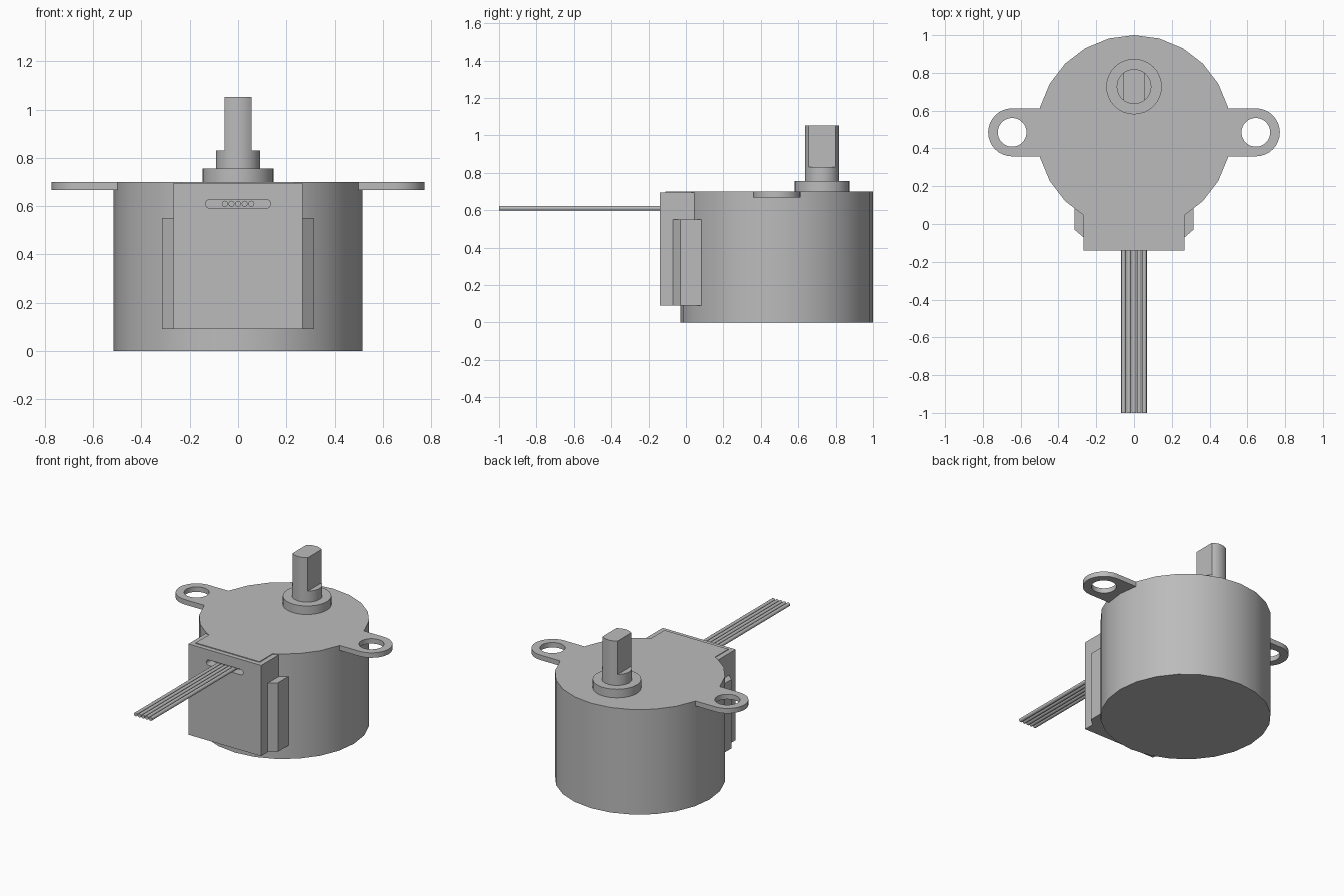
import bpy
import bmesh
from math import cos, sin, pi, radians, acos
from mathutils import Vector

cube = bpy.data.objects.get("Cube")
if cube:
    bpy.data.objects.remove(cube, do_unlink=True)

metal = bpy.data.materials.new("grey_metal")
metal.use_nodes = True
GREY = (0.5, 0.5, 0.5, 1)
metal.diffuse_color = GREY
metal.node_tree.nodes["Principled BSDF"].inputs["Base Color"].default_value = GREY

BODY_Y, BODY_R, TOP = 0.485, 0.515, 0.70
SHAFT_Y = 0.727


def arc(cx, cy, r, start, end, n):
    """Points along an arc, both ends included (degrees)."""
    angles = [radians(start + (end - start) * i / n) for i in range(n + 1)]
    return [(cx + r * cos(a), cy + r * sin(a)) for a in angles]


def circle(cx, cy, r, n):
    return arc(cx, cy, r, 0, 360, n)[:-1]


def prism(name, outline, low, high, axis="Z"):
    """Extrude an outline: XY along z, or XZ along y."""
    bm = bmesh.new()

    def place(u, v, w):
        return (u, v, w) if axis == "Z" else (u, w, v)

    face = bm.faces.new([bm.verts.new(place(u, v, low)) for u, v in outline])
    new = bmesh.ops.extrude_face_region(bm, geom=[face])["geom"]
    move = Vector(place(0, 0, high - low))
    bmesh.ops.translate(bm, vec=move, verts=[g for g in new if isinstance(g, bmesh.types.BMVert)])
    bmesh.ops.recalc_face_normals(bm, faces=bm.faces[:])
    mesh = bpy.data.meshes.new(name)
    bm.to_mesh(mesh)
    bm.free()
    mesh.materials.append(metal)
    obj = bpy.data.objects.new(name, mesh)
    bpy.context.collection.objects.link(obj)
    return obj


def select(obj):
    bpy.ops.object.select_all(action="DESELECT")
    obj.select_set(True)
    bpy.context.view_layer.objects.active = obj


def smooth(obj):
    select(obj)
    bpy.ops.object.shade_smooth_by_angle(angle=radians(32))


def cut(obj, cutter):
    cutter.hide_render = True
    mod = obj.modifiers.new("cut", "BOOLEAN")
    mod.operation = "DIFFERENCE"
    mod.solver = "EXACT"
    mod.object = cutter
    select(obj)
    bpy.ops.object.modifier_apply(modifier=mod.name)
    bpy.data.objects.remove(cutter, do_unlink=True)


def rect(x0, x1, y0, y1):
    return [(x0, y0), (x1, y0), (x1, y1), (x0, y1)]


# Motor can
smooth(prism("motor_can", circle(0, BODY_Y, BODY_R, 24), 0, TOP))

# Mounting ears with screw holes, and chamfered cover tabs
for side, s in (("left", 1), ("right", -1)):
    outline = arc(0.645, BODY_Y, 0.127, -90, 90, 16)
    outline += [(0.498, 0.612), (BODY_R, BODY_Y), (0.498, 0.358)]
    ear = prism(side + "_mounting_ear", [(s * x, y) for x, y in outline], 0.667, TOP)
    cut(ear, prism("hole_cutter", circle(s * 0.645, BODY_Y, 0.076, 32), 0.6, 0.8))
    smooth(ear)
    tab = [(0.25, -0.07), (0.268, -0.07), (0.315, -0.03), (0.315, 0.085), (0.25, 0.085)]
    prism(side + "_cover_tab", [(s * x, y) for x, y in tab], 0.09, 0.55)

# Wire cover with a rounded outlet slot, and the thin lip above it
cover = prism("wire_cover", rect(-0.268, 0.268, -0.14, 0.045), 0.09, 0.695)
slot = arc(0.117, 0.61, 0.018, -90, 90, 8) + arc(-0.117, 0.61, 0.018, 90, 270, 8)
cut(cover, prism("slot_cutter", slot, -0.2, -0.08, "Y"))
smooth(cover)
prism("top_lip", rect(-0.235, 0.235, -0.11, 0.05), 0.69, TOP)

# Ribbon of five wires
for i in range(5):
    wire = prism(f"wire_{i + 1}", circle((i - 2) * 0.0275, 0.61, 0.0125, 16), -1, -0.08, "Y")
    smooth(wire)

# Shaft collar, round shaft base and double-flat tip
smooth(prism("shaft_collar", circle(0, SHAFT_Y, 0.147, 32), TOP, 0.757))
smooth(prism("shaft_base", circle(0, SHAFT_Y, 0.092, 32), 0.757, 0.83))
flat = acos(0.056 / 0.092) * 180 / pi
tip = arc(0, SHAFT_Y, 0.092, flat, 180 - flat, 10)
tip += arc(0, SHAFT_Y, 0.092, 180 + flat, 360 - flat, 10)
smooth(prism("shaft_tip", tip, 0.83, 1.053))
